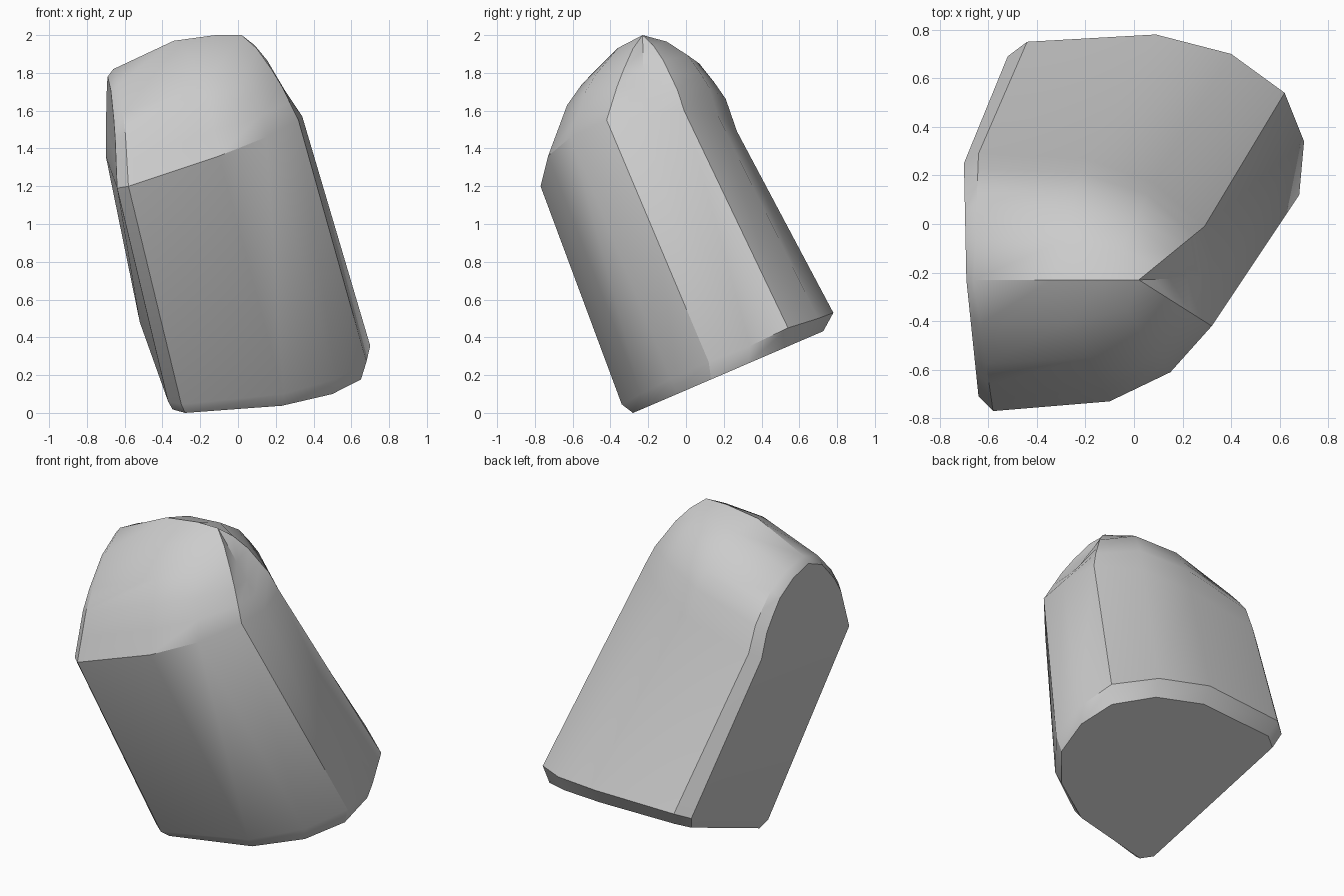
import bpy, bmesh, math
from mathutils import Vector as V

if "Cube" in bpy.data.objects:
    bpy.data.objects.remove(bpy.data.objects["Cube"])

# Lower rim of the leaning D-shaped body (flat side at -x)
low = [(-.30,-.34,.045), (.24,-.24,.10), (.52,-.08,.18), (.68,.12,.27), (.70,.34,.355),
       (.62,.54,.45), (.40,.70,.50), (.09,.78,.53), (-.44,.75,.51), (-.52,.69,.48), (-.37,-.29,.06)]
# Upper rim, where the cap begins
top = [(-.58,-.77,1.20), (-.10,-.73,1.36), (.15,-.61,1.46), (.32,-.42,1.55), (.34,-.22,1.57),
       (.29,-.01,1.60), (.08,.17,1.57), (-.20,.27,1.49), (-.64,.29,1.40), (-.70,.25,1.36), (-.64,-.71,1.19)]
# Ridge of the cap and which ridge point each column climbs to
ridge = [(-.69,-.23,1.78), (-.66,-.23,1.82), (-.34,-.23,1.97), (-.12,-.23,2.0), (.02,-.23,2.0)]
climb = [1, 2, 3, 4, 4, 4, 3, 2, 1, 0, 0]
# Cap profiles: (horizontal, vertical) distance from the ridge
front = [(.90,.78), (.80,.56), (.64,.375), (.34,.125), (0,0)]
back = [(.88,.64), (.76,.46), (.60,.25), (.32,.08), (0,0)]
right = [(.80,.81), (.62,.65), (.40,.42), (.19,.19), (0,0)]

def mix(p, q):
    return [((a + c) / 2, (b + d) / 2) for (a, b), (c, d) in zip(p, q)]

profiles = [front]*3 + [mix(front, right), right, mix(back, right)] + [back]*4 + [front]

# Bevelled foot: rim pulled inwards onto the sloping base plane
foot = []
for x, y, z in low:
    fy = .25 + .90 * (y - .25)
    foot.append((.10 + .95 * (x - .10), fy, max(0, .12 + .43 * fy)))

rings = [foot, low, top]
for k in range(5):
    ring = []
    for c, r, prof in zip(top, climb, profiles):
        h, v = prof[k]
        c, r = V(c), V(ridge[r])
        d = c - r
        ring.append(r + V((d.x * h, d.y * h, d.z * v)))
    rings.append(ring)

# Loft all rings into one closed body
bm = bmesh.new()
vs = [[bm.verts.new(p) for p in ring] for ring in rings]
n = len(low)
for lo, hi in zip(vs, vs[1:]):
    for i in range(n):
        j = (i + 1) % n
        bm.faces.new((lo[i], lo[j], hi[j], hi[i]))
bm.faces.new(vs[0][::-1])
bmesh.ops.remove_doubles(bm, verts=bm.verts[:], dist=.002)
bmesh.ops.recalc_face_normals(bm, faces=bm.faces[:])

mesh = bpy.data.meshes.new("leaning_capped_block")
bm.to_mesh(mesh)
bm.free()
obj = bpy.data.objects.new("leaning_capped_block", mesh)
bpy.context.collection.objects.link(obj)
bpy.context.view_layer.objects.active = obj
obj.select_set(True)
bpy.ops.object.shade_smooth_by_angle(angle=math.radians(32))
